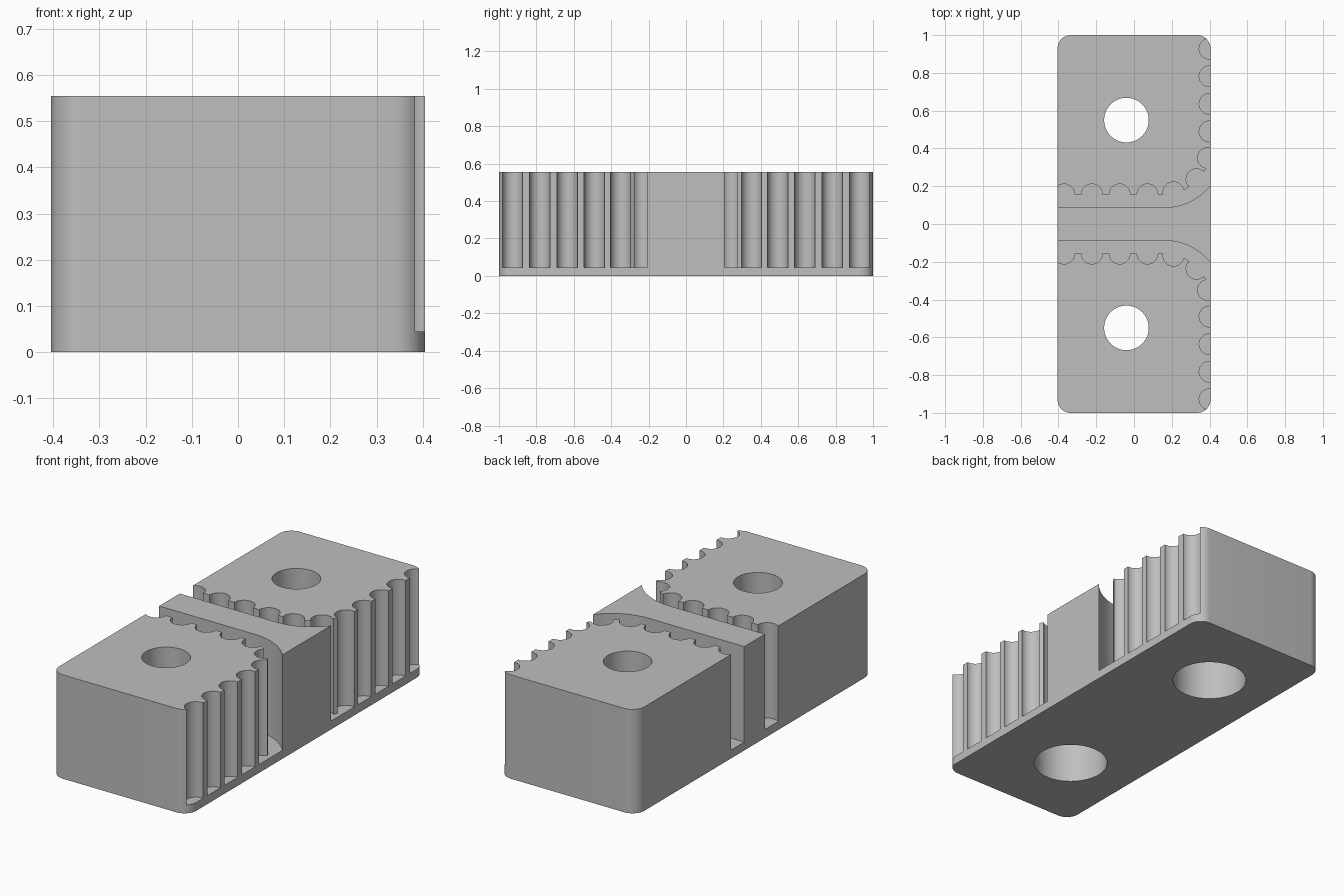
import bpy, bmesh
from math import sin, cos, pi, radians

cube = bpy.data.objects.get("Cube")
if cube:
    bpy.data.objects.remove(cube, do_unlink=True)

W, H, FLOOR = 0.405, 0.555, 0.045       # half width, height, pocket floor
TOOTH_R, PITCH, ROOT = 0.055, 0.147, 0.157

grey = bpy.data.materials.new("plain grey")
grey.use_nodes = True
grey.diffuse_color = (0.52, 0.52, 0.52, 1)
grey.node_tree.nodes["Principled BSDF"].inputs["Base Color"].default_value = (0.52, 0.52, 0.52, 1)


def arc(cx, cy, r, a0, a1, n):
    return [(cx + r * cos(radians(a0 + (a1 - a0) * i / n)),
             cy + r * sin(radians(a0 + (a1 - a0) * i / n))) for i in range(n + 1)]


def circle(cx, cy, r, n=40):
    return arc(cx, cy, r, 0, 360, n)[:-1]


def prisms(name, outlines, z0, z1):
    """One object made of upright prisms, one per outline."""
    bm = bmesh.new()
    for pts in outlines:
        face = bm.faces.new([bm.verts.new((x, y, z0)) for x, y in pts])
        ext = bmesh.ops.extrude_face_region(bm, geom=[face])
        verts = [v for v in ext["geom"] if isinstance(v, bmesh.types.BMVert)]
        bmesh.ops.translate(bm, verts=verts, vec=(0, 0, z1 - z0))
    bmesh.ops.recalc_face_normals(bm, faces=bm.faces)
    mesh = bpy.data.meshes.new(name)
    bm.to_mesh(mesh)
    bm.free()
    mesh.materials.append(grey)
    obj = bpy.data.objects.new(name, mesh)
    bpy.context.collection.objects.link(obj)
    return obj


def both(outlines):
    """Add the copies mirrored front to back."""
    return outlines + [[(x, -y) for x, y in pts] for pts in outlines]


def cut(body, cutter):
    cutter.hide_render = True
    mod = body.modifiers.new(cutter.name, 'BOOLEAN')
    mod.operation, mod.solver, mod.object = 'DIFFERENCE', 'EXACT', cutter
    bpy.context.view_layer.objects.active = body
    bpy.ops.object.modifier_apply(modifier=mod.name)
    bpy.data.objects.remove(cutter, do_unlink=True)


# Block with rounded upright corners
R = 0.07
outline = []
for sx, sy, a in ((1, 1, 0), (-1, 1, 90), (-1, -1, 180), (1, -1, 270)):
    outline += arc(sx * (W - R), sy * (1 - R), R, a, a + 90, 12)
block = prisms("belt_clamp_block", [outline], 0, H)

# Belt channels, each bending outwards round the corner of its toothed half
BX, BY = 0.157, 0.407
channel = ([(-0.5, BY - 0.32)] + arc(BX, BY, 0.32, -90, 0, 32)
           + arc(BX, BY, BY - ROOT, 0, -90, 32) + [(-0.5, ROOT)])
cut(block, prisms("channel_cutter", both([channel]), FLOOR, H + 0.1))

# Round tooth grooves along the channel, round the bend and down the side
centres = [(-0.37 + PITCH * i, ROOT) for i in range(4)]
centres += [(0.209, 0.168), (0.331, 0.237), (0.392, 0.35)]
centres += [(0.4, 0.49 + 0.146 * i) for i in range(4)]
grooves = [circle(x, y, TOOTH_R) for x, y in centres]
cut(block, prisms("groove_cutter", both(grooves), FLOOR, H + 0.1))

# Screw holes, with wide recesses for the heads underneath
cut(block, prisms("screw_hole_cutter", both([circle(-0.04, 0.55, 0.118, 64)]), -0.1, H + 0.1))
cut(block, prisms("screw_head_cutter", both([circle(-0.04, 0.55, 0.186, 64)]), -0.1, 0.29))

bpy.ops.object.select_all(action='DESELECT')
block.select_set(True)
bpy.context.view_layer.objects.active = block
bpy.ops.object.shade_smooth_by_angle(angle=radians(30))
